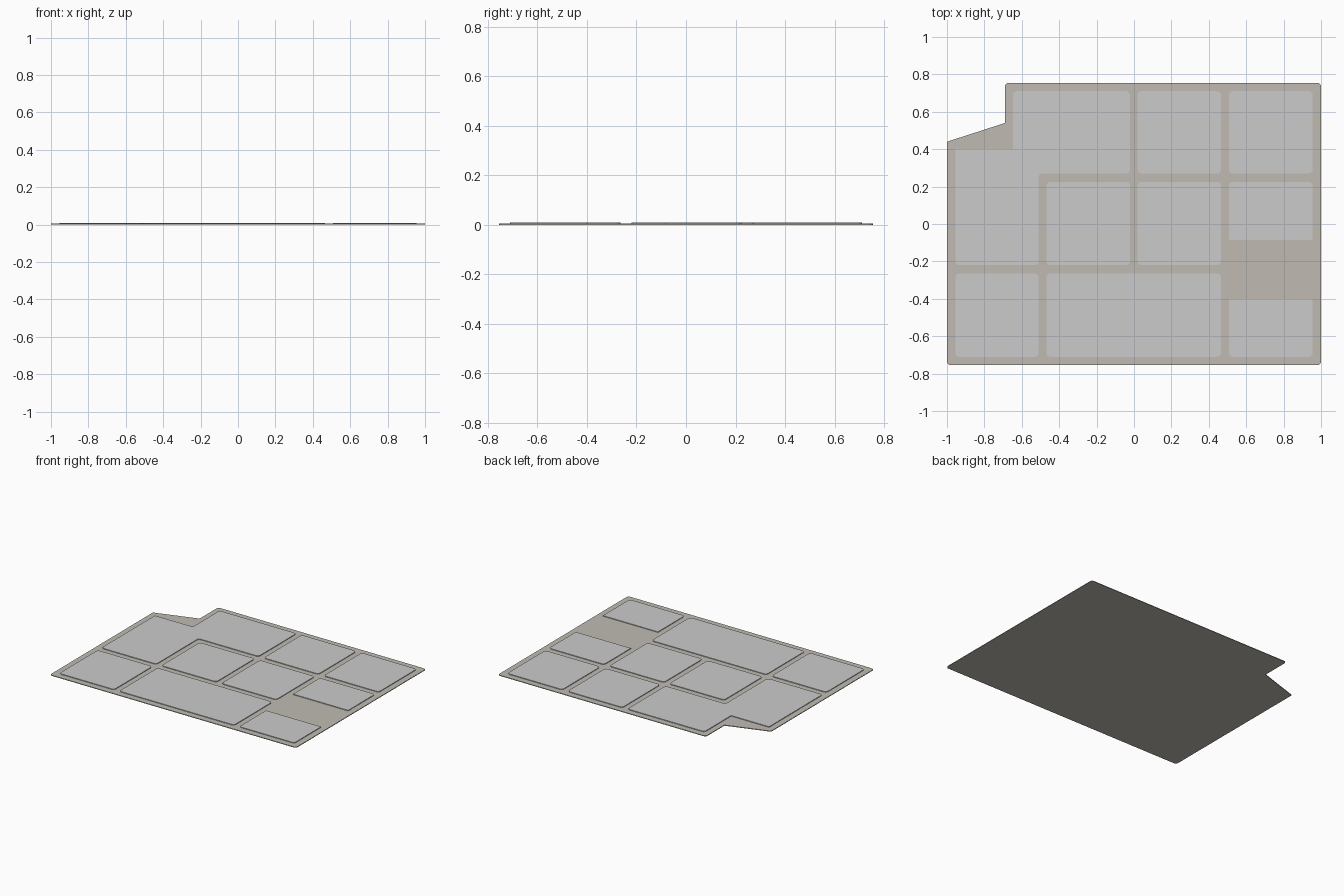
import bpy, bmesh, math
from mathutils import Vector

if "Cube" in bpy.data.objects:
    bpy.data.objects.remove(bpy.data.objects["Cube"])

BASE_TOP, TILE_TOP = 0.005, 0.01


def rounded(points, segs=5):
    """Outline from (x, y, corner radius) points; radius 0 stays sharp."""
    out = []
    n = len(points)
    for i, (x, y, r) in enumerate(points):
        p = Vector((x, y))
        if r == 0:
            out.append(p)
            continue
        a = (Vector(points[i - 1][:2]) - p).normalized()
        b = (Vector(points[(i + 1) % n][:2]) - p).normalized()
        half = a.angle(b) / 2
        d = r / math.tan(half)
        centre = p + (a + b).normalized() * (r / math.sin(half))
        start, end = p + a * d - centre, p + b * d - centre
        for k in range(segs + 1):
            out.append(centre + start.lerp(end, k / segs).normalized() * r)
    return out


def slab(name, points, z0, z1, mat):
    """Flat plate extruded from a rounded outline."""
    bm = bmesh.new()
    face = bm.faces.new([bm.verts.new((p.x, p.y, z0)) for p in rounded(points)])
    ext = bmesh.ops.extrude_face_region(bm, geom=[face])
    top = [v for v in ext["geom"] if isinstance(v, bmesh.types.BMVert)]
    bmesh.ops.translate(bm, verts=top, vec=(0, 0, z1 - z0))
    # keep the bottom closed
    if not face.is_valid:
        bmesh.ops.holes_fill(bm, edges=[e for e in bm.edges if e.is_boundary])
    bmesh.ops.recalc_face_normals(bm, faces=bm.faces)
    mesh = bpy.data.meshes.new(name)
    bm.to_mesh(mesh)
    bm.free()
    mesh.materials.append(mat)
    obj = bpy.data.objects.new(name, mesh)
    bpy.context.collection.objects.link(obj)


def material(name, colour):
    mat = bpy.data.materials.new(name)
    mat.diffuse_color = (*colour, 1)
    mat.use_nodes = True
    mat.node_tree.nodes["Principled BSDF"].inputs["Base Color"].default_value = mat.diffuse_color
    return mat


grout = material("warm_grey", (0.53, 0.50, 0.45))
stone = material("grey", (0.63, 0.63, 0.63))

# Base plate with the cut corner
R = 0.02
slab("base_plate", [(-1, -0.755, R), (1, -0.755, R), (1, 0.755, R),
                    (-0.69, 0.755, R), (-0.69, 0.54, 0), (-1, 0.44, 0.008)],
     0, BASE_TOP, grout)

# Rectangular raised tiles: x0, x1, y0, y1, lower radius, upper radius
tiles = {
    "back_middle_tile": (0.02, 0.465, 0.27, 0.71, R, R),
    "back_right_tile": (0.508, 0.955, 0.27, 0.71, R, R),
    "centre_left_tile": (-0.468, -0.022, -0.22, 0.225, R, R),
    "centre_right_tile": (0.02, 0.465, -0.22, 0.225, R, R),
    "right_half_tile": (0.508, 0.955, -0.085, 0.225, 0, R),
    "front_right_tile": (0.508, 0.955, -0.71, -0.4, R, 0),
    "front_left_tile": (-0.955, -0.51, -0.71, -0.265, R, R),
    "front_wide_tile": (-0.468, 0.465, -0.71, -0.265, R, R),
}
for name, (x0, x1, y0, y1, lo, hi) in tiles.items():
    slab(name, [(x0, y0, lo), (x1, y0, lo), (x1, y1, hi), (x0, y1, hi)],
         BASE_TOP, TILE_TOP, stone)

# L-shaped tile wrapping the cut corner
slab("corner_tile", [(-0.955, -0.22, R), (-0.51, -0.22, R), (-0.51, 0.27, R),
                     (-0.022, 0.27, R), (-0.022, 0.71, R), (-0.647, 0.71, R),
                     (-0.647, 0.4, 0), (-0.955, 0.4, 0)],
     BASE_TOP, TILE_TOP, stone)
